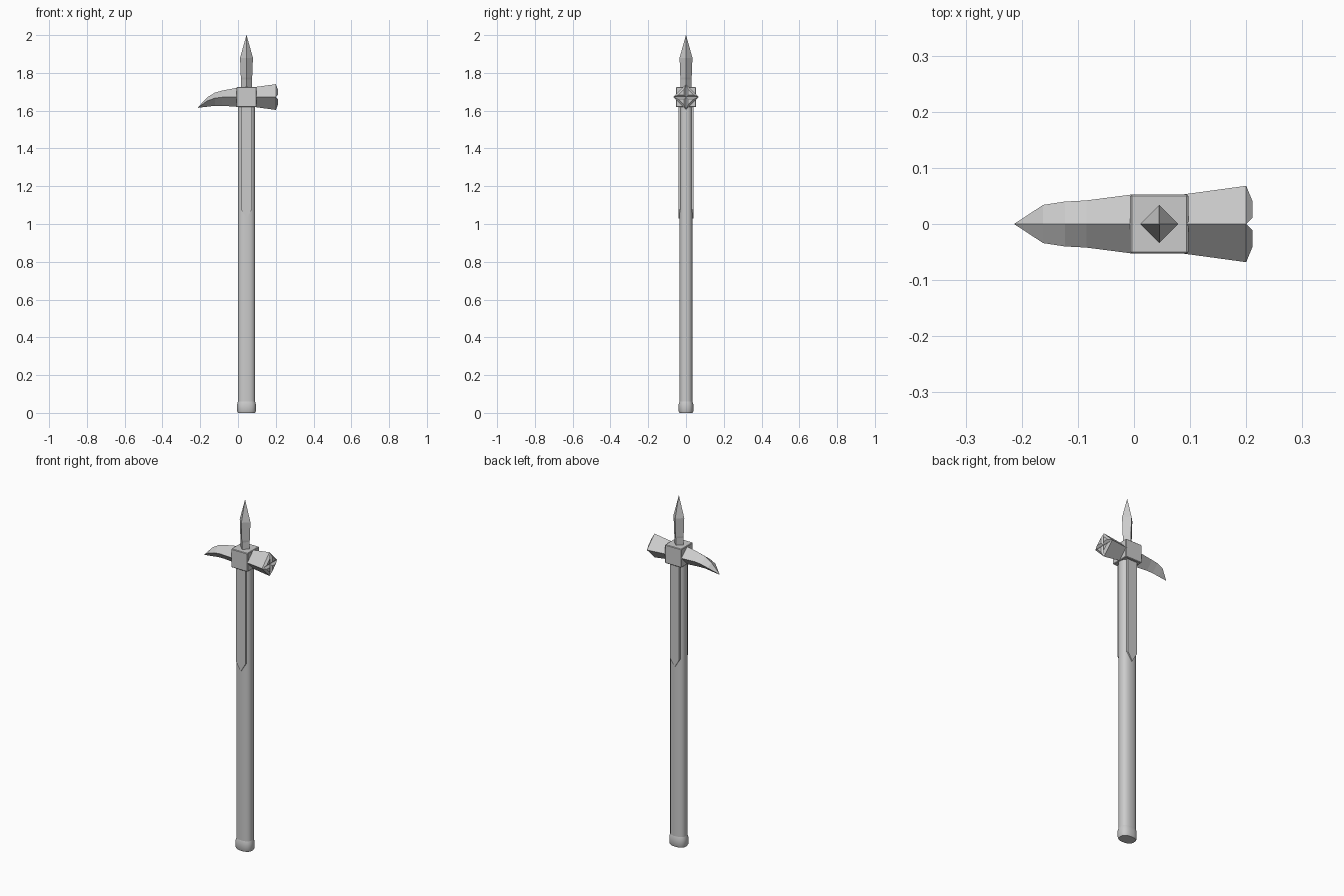
import bpy, bmesh, math

if "Cube" in bpy.data.objects:
    bpy.data.objects.remove(bpy.data.objects["Cube"])

CX, HZ = 0.045, 1.672          # shaft axis, head centre height


def finish(name, bm, smooth=False):
    bmesh.ops.remove_doubles(bm, verts=bm.verts, dist=1e-5)
    bmesh.ops.recalc_face_normals(bm, faces=bm.faces)
    me = bpy.data.meshes.new(name)
    bm.to_mesh(me)
    bm.free()
    ob = bpy.data.objects.new(name, me)
    bpy.context.collection.objects.link(ob)
    if smooth:
        bpy.ops.object.select_all(action='DESELECT')
        ob.select_set(True)
        bpy.context.view_layer.objects.active = ob
        bpy.ops.object.shade_smooth_by_angle(angle=math.radians(40))
    return ob


def loft(name, rings, smooth=False, cap_end=True):
    """Skin a list of equal-length rings and cap the ends."""
    bm = bmesh.new()
    vs = [[bm.verts.new(p) for p in r] for r in rings]
    n = len(rings[0])
    for a, b in zip(vs, vs[1:]):
        for i in range(n):
            j = (i + 1) % n
            bm.faces.new((a[i], a[j], b[j], b[i]))
    bm.faces.new(vs[0])
    if cap_end:
        bm.faces.new(vs[-1])
    return finish(name, bm, smooth)


def oval(z, rx, ry, n=20, e=0.8):
    """Slightly squared oval around the shaft axis."""
    out = []
    for i in range(n):
        t = 2 * math.pi * (i + 0.5) / n
        c, s = math.cos(t), math.sin(t)
        out.append((CX + rx * math.copysign(abs(c) ** e, c),
                    ry * math.copysign(abs(s) ** e, s), z))
    return out


def diamond_x(x, y, top, mid, bottom):
    return [(x, y, mid), (x, 0, top), (x, -y, mid), (x, 0, bottom)]


def diamond_z(z, r):
    return [(CX + r, 0, z), (CX, r, z), (CX - r, 0, z), (CX, -r, z)]


# Shaft and its foot cap
loft("shaft", [oval(0.03, 0.046, 0.035), oval(1.63, 0.046, 0.035)], True)
loft("foot_cap", [oval(0, 0.046, 0.035), oval(0.008, 0.05, 0.039),
                  oval(0.045, 0.05, 0.039), oval(0.06, 0.046, 0.035)], True)

# Pointed strips on the front and back of the shaft
outline = [(-0.03, 1.63), (-0.03, 1.08), (0, 1.03), (0.03, 1.08), (0.03, 1.63)]
for name, s in (("front_strip", -1), ("back_strip", 1)):
    loft(name, [[(CX + x, s * y, z) for x, z in outline] for y in (0.02, 0.04)])

# Square head block
bm = bmesh.new()
bmesh.ops.create_cube(bm, size=1)
bmesh.ops.scale(bm, vec=(0.104, 0.106, 0.106), verts=bm.verts)
bmesh.ops.translate(bm, vec=(CX, 0, HZ), verts=bm.verts)
bmesh.ops.bevel(bm, geom=bm.edges[:], offset=0.003, segments=1, affect='EDGES')
finish("head_block", bm)

# Top spike
loft("top_spike", [diamond_z(z, r) for z, r in
                   ((1.71, 0.028), (1.765, 0.028), (1.775, 0.030),
                    (1.88, 0.034), (2.0, 0.0005))])

# Curved beak
loft("beak", [diamond_x(*p) for p in (
    (0.0, 0.053, 1.722, 1.674, 1.620),
    (-0.085, 0.042, 1.706, 1.671, 1.626),
    (-0.123, 0.040, 1.695, 1.666, 1.626),
    (-0.162, 0.034, 1.671, 1.652, 1.621),
    (-0.213, 0.0005, 1.617, 1.616, 1.615))])

# Hammer with four raised facets on the striking face
loft("hammer", [diamond_x(0.09, 0.053, HZ + 0.053, HZ, HZ - 0.053),
                diamond_x(0.2, 0.068, HZ + 0.068, HZ, HZ - 0.068)])
for i, (sy, sz) in enumerate(((1, 1), (-1, 1), (-1, -1), (1, -1))):
    rings = [[(x, sy * y, HZ + sz * z) for y, z in ((a, a), (b, a), (a, b))]
             for x, a, b in ((0.2, 0, 0.068), (0.211, 0.011, 0.041))]
    loft(f"hammer_tooth_{i + 1}", rings)
